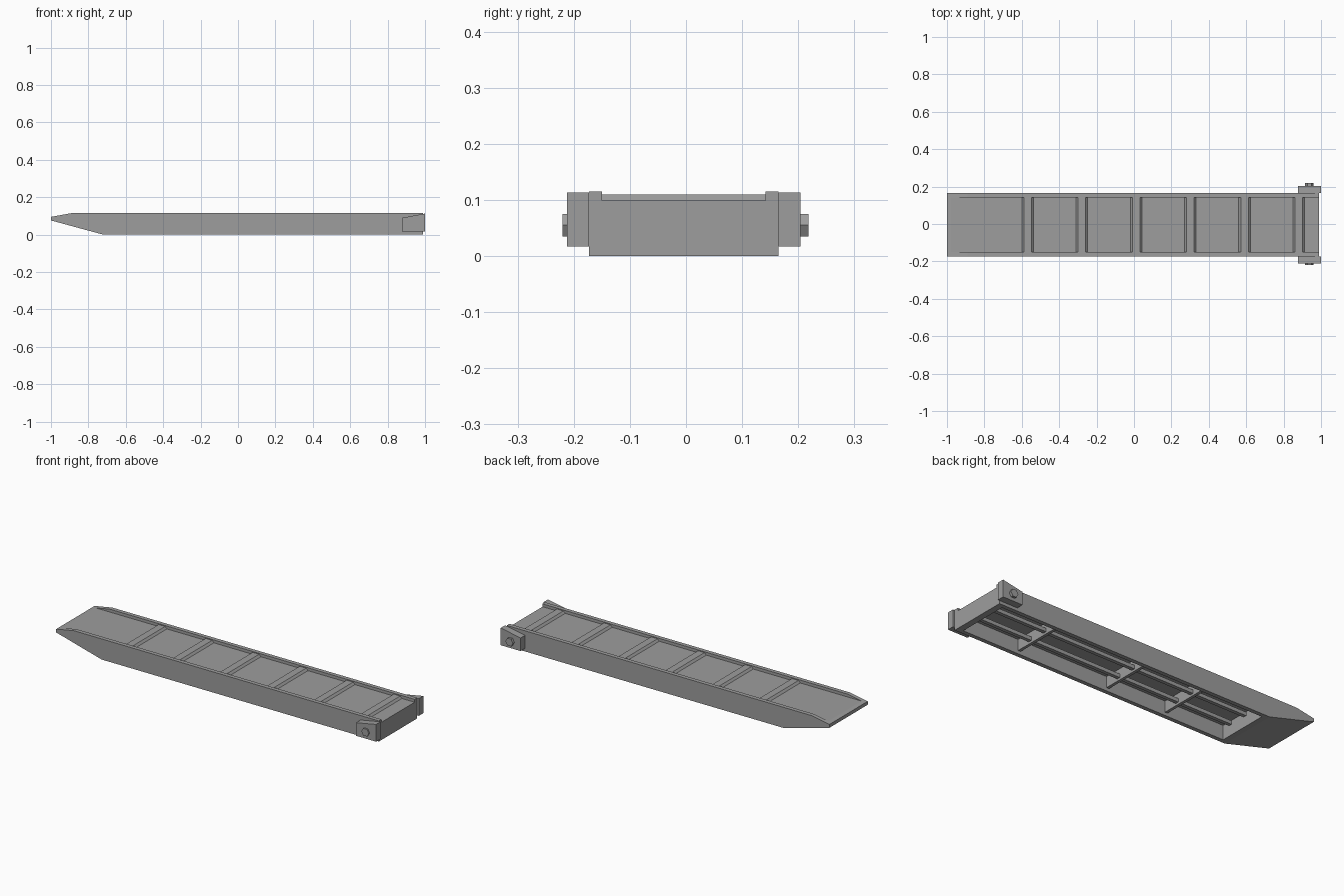
import bpy, bmesh, math

cube = bpy.data.objects.get("Cube")
if cube:
    bpy.data.objects.remove(cube, do_unlink=True)

grey = bpy.data.materials.new("steel_grey")
colour = (0.34, 0.34, 0.34, 1)
grey.diffuse_color = colour
grey.use_nodes = True
for node in grey.node_tree.nodes:
    if node.type == "BSDF_PRINCIPLED":
        node.inputs["Base Color"].default_value = colour


def extrude_y(name, profile, y0, y1):
    """Prism with an (x, z) profile running from y0 to y1."""
    bm = bmesh.new()
    face = bm.faces.new([bm.verts.new((x, y0, z)) for x, z in profile])
    new = bmesh.ops.extrude_face_region(bm, geom=[face])["geom"]
    verts = [v for v in new if isinstance(v, bmesh.types.BMVert)]
    bmesh.ops.translate(bm, verts=verts, vec=(0, y1 - y0, 0))
    bmesh.ops.recalc_face_normals(bm, faces=bm.faces)
    mesh = bpy.data.meshes.new(name)
    bm.to_mesh(mesh)
    bm.free()
    mesh.materials.append(grey)
    obj = bpy.data.objects.new(name, mesh)
    bpy.context.collection.objects.link(obj)
    return obj


def box(name, x0, x1, y0, y1, z0, z1):
    return extrude_y(name, [(x0, z0), (x1, z0), (x1, z1), (x0, z1)], y0, y1)


MID = -0.004            # centre line of the ramp body
INNER, OUTER = 0.146, 0.169
END = 0.99
DECK = 0.099

# Deck with nose, end plate and hollow underside
extrude_y("deck", [
    (-1, 0.076), (-1, 0.095), (-0.978, DECK), (END, DECK), (END, 0),
    (0.955, 0), (0.955, 0.08), (-0.69, 0.08), (-0.69, 0), (-0.72, 0),
], MID - INNER, MID + INNER)

# Side beams, brackets and hinge bolts
beam = [(-1, 0.076), (-1, 0.095), (-0.89, 0.115), (END, 0.115), (END, 0), (-0.72, 0)]
bracket = [(0.877, 0.017), (1, 0.017), (1, 0.113), (0.877, 0.09)]
bolt = [(0.938 + 0.023 * math.cos(i * math.pi / 3),
         0.055 + 0.023 * math.sin(i * math.pi / 3)) for i in range(6)]
for side, s, tip in (("left", 1, 0.218), ("right", -1, -0.22)):
    extrude_y(side + "_beam", beam, MID + s * INNER, MID + s * OUTER)
    extrude_y(side + "_bracket", bracket, MID + s * OUTER, MID + s * 0.208)
    extrude_y(side + "_bolt", bolt, MID + s * 0.208, tip)
    # Lengthwise stiffener under the deck
    y = MID + s * 0.055
    box(side + "_stiffener", -0.66, 0.955, y - 0.01, y + 0.01, 0.03, 0.05)

# Raised cross treads with sloped sides
for i in range(6):
    x = -0.569 + i * 0.29
    extrude_y(f"tread_{i + 1}", [
        (x - 0.031, DECK), (x + 0.031, DECK), (x + 0.02, 0.11), (x - 0.02, 0.11),
    ], MID - INNER, MID + INNER)

# Cross ribs under the deck
for i, x in enumerate((0.6, 0.04, -0.33)):
    box(f"cross_rib_{i + 1}", x - 0.008, x + 0.008, MID - INNER, MID + INNER, 0.018, 0.08)
